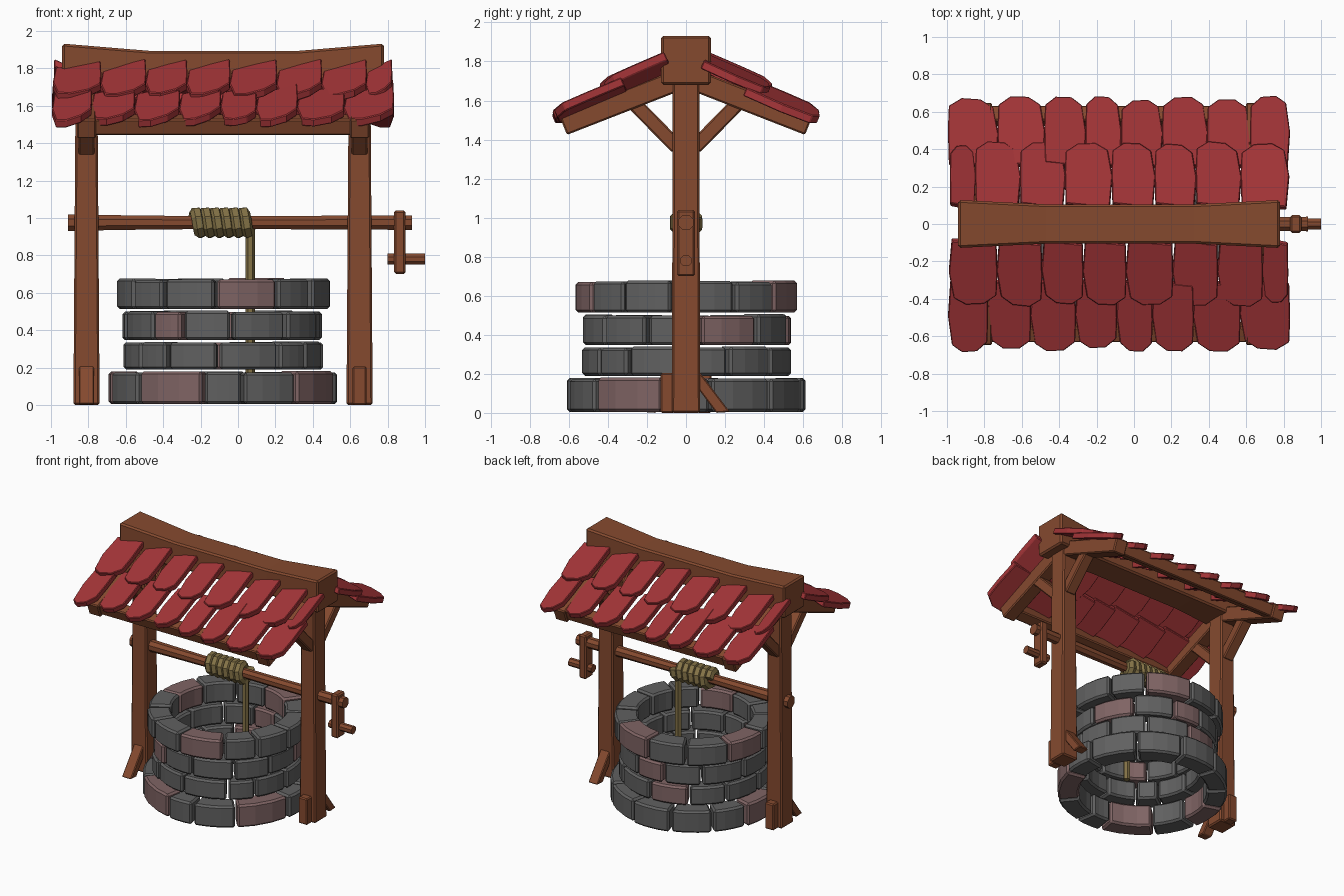
import bpy, bmesh, math, random
from mathutils import Vector, Matrix

if "Cube" in bpy.data.objects:
    bpy.data.objects.remove(bpy.data.objects["Cube"])

random.seed(4)
CX = -0.08                                   # centre line of well and roof
HALF_TURN = Matrix.Translation((CX, 0, 0)) @ Matrix.Rotation(math.pi, 4, 'Z') @ Matrix.Translation((-CX, 0, 0))


def material(name, rgb):
    m = bpy.data.materials.new(name)
    m.diffuse_color = (*rgb, 1)
    m.use_nodes = True
    m.node_tree.nodes["Principled BSDF"].inputs["Base Color"].default_value = m.diffuse_color
    return m


WOOD = material("brown wood", (0.235, 0.068, 0.028))
RED = material("red tile", (0.38, 0.036, 0.04))
GREY = material("grey stone", (0.118, 0.118, 0.118))
PINK = material("pink stone", (0.215, 0.128, 0.128))
ROPE = material("tan rope", (0.23, 0.17, 0.062))


def add(name, bm, mat, bevel=0.0):
    bmesh.ops.recalc_face_normals(bm, faces=bm.faces)
    me = bpy.data.meshes.new(name)
    bm.to_mesh(me)
    bm.free()
    me.materials.append(mat)
    ob = bpy.data.objects.new(name, me)
    bpy.context.collection.objects.link(ob)
    if bevel:
        b = ob.modifiers.new("bevel", 'BEVEL')
        b.width, b.segments, b.limit_method = bevel, 1, 'ANGLE'
        b.angle_limit = math.radians(40)
    return ob


def twin(ob):
    """Second copy, turned half way round the well."""
    c = ob.copy()
    c.name = ob.name + "_opposite"
    c.matrix_basis = HALF_TURN
    bpy.context.collection.objects.link(c)


def loft(name, rings, mat, bevel=0.0):
    """Closed solid through a list of equal-sized point rings."""
    bm = bmesh.new()
    rows = [[bm.verts.new(p) for p in r] for r in rings]
    n = len(rows[0])
    for a, b in zip(rows, rows[1:]):
        for i in range(n):
            j = (i + 1) % n
            bm.faces.new((a[i], a[j], b[j], b[i]))
    bm.faces.new(rows[0])
    bm.faces.new(rows[-1])
    return add(name, bm, mat, bevel)


def x_bar(name, stations, mat=WOOD, bevel=0.01):
    """Bar along x; stations are (x, y half width, z low, z high)."""
    return loft(name, [[(x, -w, a), (x, w, a), (x, w, b), (x, -w, b)] for x, w, a, b in stations], mat, bevel)


def slant(name, x0, x1, p, q, t, bevel=0.008):
    """Beam in the y-z plane from p to q, thickness t, spanning x0..x1."""
    p, q = Vector(p), Vector(q)
    d = (q - p).normalized()
    n = Vector((-d.y, d.x)) * t / 2
    return loft(name, [[(x0, *(c - n)), (x1, *(c - n)), (x1, *(c + n)), (x0, *(c + n))] for c in (p, q)], WOOD, bevel)


def rod(name, stations, y, z, mat, sides=8):
    """Round rod along x; stations are (x, radius)."""
    return loft(name, [[(x, y + r * math.cos((k + .5) * math.tau / sides), z + r * math.sin((k + .5) * math.tau / sides))
                        for k in range(sides)] for x, r in stations], mat)


# Stone courses: outer radius, inner radius, z low, z high, joint angles, pink stones
COURSES = [
    (0.61, 0.46, 0.005, 0.178, (12, 46, 78, 108, 137, 162, 192, 222, 260, 280, 310, 349), (162, 222, 310)),
    (0.54, 0.40, 0.19, 0.338, (24, 53, 88, 120, 150, 183, 215, 236, 267, 304, 326, 355), (88,)),
    (0.54, 0.40, 0.347, 0.503, (8, 43, 75, 100, 130, 165, 195, 226, 246, 275, 309, 338), (8, 75, 226)),
    (0.575, 0.41, 0.513, 0.675, (26, 52, 88, 118, 150, 183, 213, 236, 266, 301, 326, 353), (52, 150, 266)),
]
for c, (ro, ri, z0, z1, joints, pinks) in enumerate(COURSES):
    for i, a in enumerate(joints):
        b = joints[(i + 1) % len(joints)]
        b += 360 if b < a else 0
        out = ro + random.uniform(-0.012, 0.003)
        inn = ri + random.uniform(-0.008, 0.008)
        dz = random.uniform(-0.006, 0.003)
        rings = []
        for k in range(4):
            t = math.radians(a + 0.8 + (b - a - 1.6) * k / 3)
            rings.append([(CX + r * math.cos(t), r * math.sin(t), z)
                          for r, z in ((inn, z0), (out, z0), (out, z1 + dz), (inn, z1 + dz))])
        loft(f"stone_{c + 1}_{i + 1}", rings, PINK if a in pinks else GREY, 0.014)

# Right post with its feet and braces, each turned to make the left post
X = 0.65
parts = [loft("post", [[(X + sx * w, sy * d, z) for sx, sy in ((-1, -1), (1, -1), (1, 1), (-1, 1))]
                       for z, w, d in ((0, 0.07, 0.073), (0.9, 0.064, 0.07), (1.74, 0.058, 0.07))], WOOD, 0.01),
         slant("foot_block", X - 0.038, X + 0.038, (-0.095, 0), (-0.095, 0.205), 0.07),
         # diagonal foot cut flat on the ground
         loft("foot_brace", [[(x, 0.05, 0.14), (x, 0.05, 0.235), (x, 0.225, 0.005), (x, 0.155, 0.0)]
                             for x in (X - 0.04, X + 0.04)], WOOD, 0.006)]
for s, side in ((-1, "front"), (1, "back")):
    parts.append(slant("rafter_" + side, X - 0.052, X + 0.052, (s * 0.04, 1.705), (s * 0.63, 1.475), 0.11))
    parts.append(slant("roof_brace_" + side, X - 0.043, X + 0.043, (s * 0.045, 1.36), (s * 0.28, 1.60), 0.075))

# Eave purlin along the front
parts.append(loft("eave_purlin", [[(x, -0.60, 1.44), (x, -0.52, 1.47), (x, -0.555, 1.555), (x, -0.635, 1.525)]
                                  for x in (-0.85, 0.69)], WOOD, 0.008))

# Roof tiles: (joints along x, top y/z, bottom y/z)
ROWS = [
    ("upper", (-0.985, -0.73, -0.49, -0.27, -0.04, 0.21, 0.45, 0.69, 0.825), (-0.10, 1.822), (-0.44, 1.672)),
    ("lower", (-0.99, -0.78, -0.55, -0.31, -0.09, 0.10, 0.32, 0.57, 0.835), (-0.32, 1.69), (-0.685, 1.535)),
]
OUTLINE = ((0.04, 0), (0.98, 0), (1.0, 0.5), (0.98, 0.84), (0.72, 0.98), (0.34, 1.0), (0.08, 0.9), (-0.02, 0.5))
for row, joints, top, bot in ROWS:
    top, bot = Vector(top), Vector(bot)
    n = Vector((-(top - bot).y, (top - bot).x)).normalized()
    for i, (a, b) in enumerate(zip(joints, joints[1:])):
        stretch = random.uniform(0.95, 1.01)
        tilt = random.uniform(0.02, 0.034)
        skew = random.uniform(-0.03, 0.03)
        layers = []
        for h in (-0.045, 0):
            ring = []
            for u, v in OUTLINE:
                p = top.lerp(bot, v * stretch * (1 + skew * (u - .5) * 2)) + n * (h + tilt * (u - 0.5) * 2)
                ring.append((a + (b - a) * u, p.x, p.y))
            layers.append(ring)
        parts.append(loft(f"tile_{row}_{i + 1}", layers, RED, 0.005))

for p in parts:
    twin(p)

# Ridge beam, worn lower and narrower in the middle
x_bar("ridge_beam", [(-0.94, 0.128, 1.68, 1.932), (-0.47, 0.105, 1.70, 1.893),
                     (0.32, 0.105, 1.70, 1.893), (0.78, 0.128, 1.68, 1.932)], bevel=0.012)

# Winding axle, crank arm and handle
rod("axle", [(-0.91, 0.048), (-0.6, 0.042), (CX, 0.036), (0.5, 0.04), (0.93, 0.042)], 0, 0.975, WOOD)
x_bar("crank_arm", [(0.835, 0.047, 0.70, 1.04), (0.895, 0.047, 0.70, 1.04)])
rod("crank_handle", [(0.80, 0.031), (1.0, 0.031)], 0, 0.78, WOOD)

# Rope coil around the axle
cu = bpy.data.curves.new("coil_path", 'CURVE')
cu.dimensions = '3D'
cu.bevel_depth, cu.bevel_resolution, cu.use_fill_caps = 0.033, 1, True
sp = cu.splines.new('POLY')
N = 49
sp.points.add(N - 1)
for k in range(N):
    t = math.radians(45 * k + 22.5)
    sp.points[k].co = (-0.235 + 0.305 * k / (N - 1), 0.057 * math.cos(t), 0.975 + 0.057 * math.sin(t), 1)
tmp = bpy.data.objects.new("coil_path", cu)
bpy.context.collection.objects.link(tmp)
me = bpy.data.meshes.new_from_object(tmp.evaluated_get(bpy.context.evaluated_depsgraph_get()))
bpy.data.objects.remove(tmp)
me.materials.clear()
me.materials.append(ROPE)
for f in me.polygons:
    f.use_smooth = False
bpy.context.collection.objects.link(bpy.data.objects.new("rope_coil", me))

# Hanging rope
loft("hanging_rope", [[(0.066 + 0.025 * math.cos(k * math.tau / 6), 0.025 * math.sin(k * math.tau / 6), z)
                       for k in range(6)] for z in (0.06, 0.96)], ROPE)
